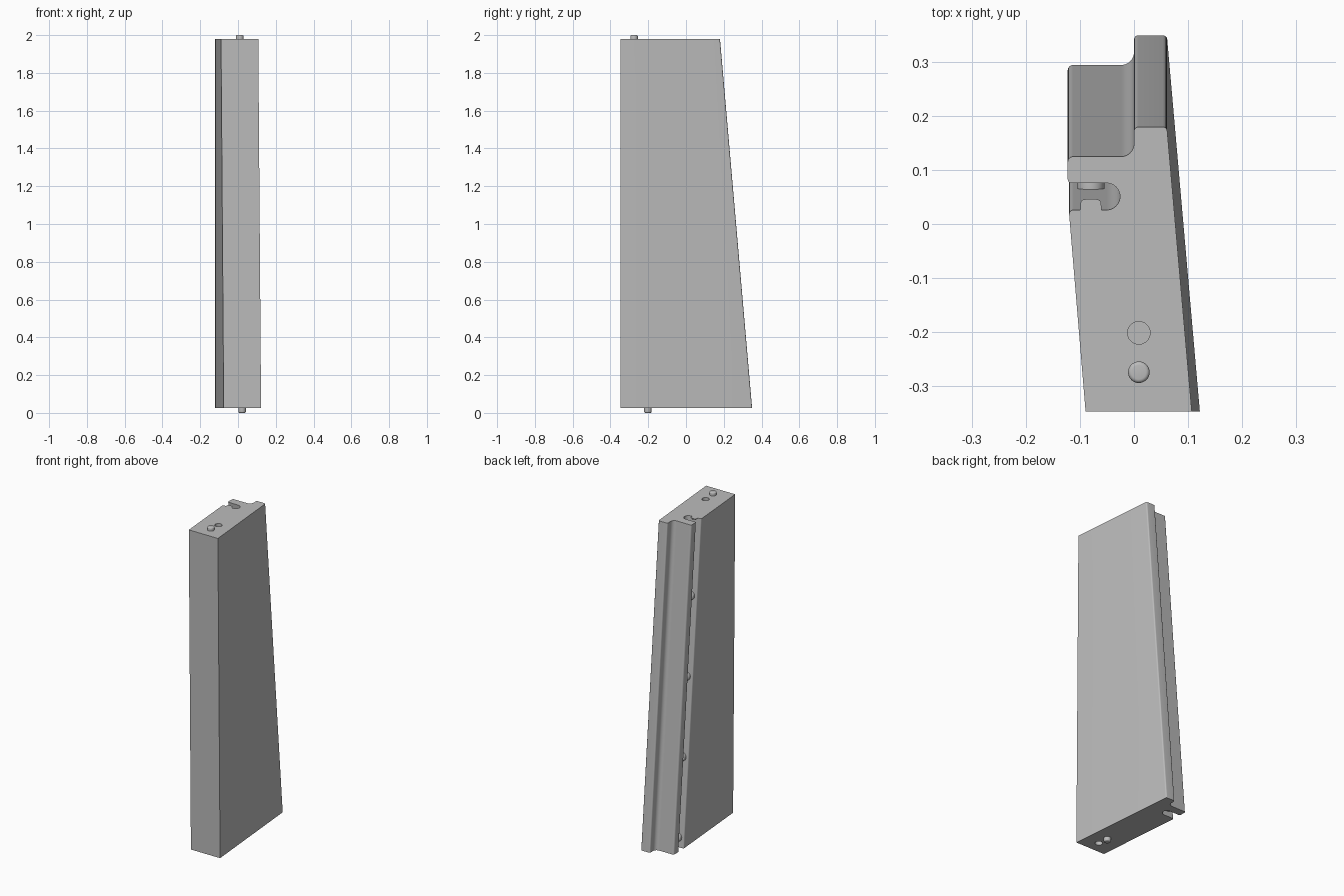
import bpy, bmesh, math
from mathutils import Vector, Matrix

if "Cube" in bpy.data.objects:
    bpy.data.objects.remove(bpy.data.objects["Cube"], do_unlink=True)

TOP, BOTTOM, FRONT = 1.98, 0.025, -0.348
LEAN = 0.17 / (TOP - BOTTOM)          # backward drift per unit of descent

grey = bpy.data.materials.new("plain_grey")
grey.use_nodes = True
grey.diffuse_color = (0.5, 0.5, 0.5, 1)
grey.node_tree.nodes["Principled BSDF"].inputs["Base Color"].default_value = (0.5, 0.5, 0.5, 1)


def finish(bm, name):
    bmesh.ops.recalc_face_normals(bm, faces=bm.faces)
    mesh = bpy.data.meshes.new(name)
    bm.to_mesh(mesh)
    bm.free()
    mesh.materials.append(grey)
    obj = bpy.data.objects.new(name, mesh)
    bpy.context.collection.objects.link(obj)
    return obj


def smooth(obj):
    bpy.ops.object.select_all(action='DESELECT')
    obj.select_set(True)
    bpy.context.view_layer.objects.active = obj
    bpy.ops.object.shade_smooth_by_angle(angle=math.radians(35))


def cut(bm, point, normal):
    """Trim away everything on the normal side and cap the opening."""
    geom = bm.verts[:] + bm.edges[:] + bm.faces[:]
    res = bmesh.ops.bisect_plane(bm, geom=geom, plane_co=point, plane_no=normal, clear_outer=True)
    edges = [e for e in res["geom_cut"] if isinstance(e, bmesh.types.BMEdge)]
    if edges:
        bmesh.ops.holes_fill(bm, edges=edges, sides=0)


def rounded(corners, steps=8):
    """Replace every corner (x, y, radius) by an arc."""
    pts = []
    for i, (x, y, r) in enumerate(corners):
        p = Vector((x, y))
        if not r:
            pts.append(p)
            continue
        a = (Vector(corners[i - 1][:2]) - p).normalized()
        b = (Vector(corners[(i + 1) % len(corners)][:2]) - p).normalized()
        half = a.angle(b) / 2
        centre = p + (a + b).normalized() * r / math.sin(half)
        start = p + a * r / math.tan(half) - centre
        end = p + b * r / math.tan(half) - centre
        turn = start.angle_signed(end)
        for k in range(steps + 1):
            t = -turn * k / steps
            pts.append(centre + Matrix.Rotation(t, 2) @ start)
    return pts


def stud(name, radius, height, bevel, matrix, trim=False):
    """Short round peg with a softened outer rim, standing on its local origin."""
    bm = bmesh.new()
    sunk = 0.005
    bmesh.ops.create_cone(bm, cap_ends=True, segments=32, radius1=radius, radius2=radius,
                          depth=height + sunk,
                          matrix=Matrix.Translation((0, 0, (height - sunk) / 2)))
    rim = [e for e in bm.edges if all(v.co.z > 0 for v in e.verts)]
    bmesh.ops.bevel(bm, geom=rim, offset=bevel, segments=4, profile=0.5, affect='EDGES')
    bm.transform(matrix)
    if trim:
        cut(bm, (0, 0, TOP), (0, 0, 1))
    smooth(finish(bm, name))


# Leaning panel: stepped back edge with tongue, side slot, flat front
profile = rounded([
    (-0.073, -0.55, 0), (0.125, -0.55, 0),
    (0.061, 0.18, 0.008), (0, 0.18, 0.008), (0, 0.125, 0.024),
    (-0.123, 0.125, 0.01), (-0.123, 0.076, 0.007),
    (-0.026, 0.076, 0.0249), (-0.026, 0.026, 0.0249), (-0.121, 0.026, 0.008),
])
bm = bmesh.new()
upper = [bm.verts.new((p.x, p.y, TOP)) for p in profile]
lower = [bm.verts.new((p.x, p.y + LEAN * (TOP - BOTTOM), BOTTOM)) for p in profile]
bm.faces.new(upper)
bm.faces.new(lower[::-1])
for i in range(len(profile)):
    bm.faces.new((upper[i - 1], lower[i - 1], lower[i], upper[i]))
cut(bm, (0, FRONT, 0), (0, -1, 0))
panel = finish(bm, "panel")

# Blind peg holes in the top and bottom ends
for x, y, z in ((0.009, -0.202, TOP), (0.022, -0.275, BOTTOM)):
    hole = bmesh.new()
    bmesh.ops.create_cone(hole, cap_ends=True, segments=32, radius1=0.021, radius2=0.021,
                          depth=0.06, matrix=Matrix.Translation((x, y, z)))
    cutter = finish(hole, "hole_cutter")
    cutter.hide_render = True
    mod = panel.modifiers.new("hole", 'BOOLEAN')
    mod.operation, mod.solver, mod.object = 'DIFFERENCE', 'EXACT', cutter
    bpy.context.view_layer.objects.active = panel
    bpy.ops.object.modifier_apply(modifier=mod.name)
    bpy.data.objects.remove(cutter, do_unlink=True)
smooth(panel)

# Locating pegs on the ends
stud("top_peg", 0.02, 2 - TOP, 0.007, Matrix.Translation((0.009, -0.275, TOP)))
stud("bottom_peg", 0.02, BOTTOM, 0.007,
     Matrix.Translation((0.022, -0.202, BOTTOM)) @ Matrix.Rotation(math.pi, 4, 'X'))

# Row of buttons inside the slot, the first one trimmed flush with the top
tilt = Matrix.Rotation(math.atan(LEAN) - math.pi / 2, 4, 'X')
for k in range(5):
    z = 1.995 - 0.478 * k
    spot = Matrix.Translation((-0.08, 0.026 + LEAN * (TOP - z), z))
    stud(f"slot_button_{k + 1}", 0.025, 0.02, 0.006, spot @ tilt, trim=(k == 0))
